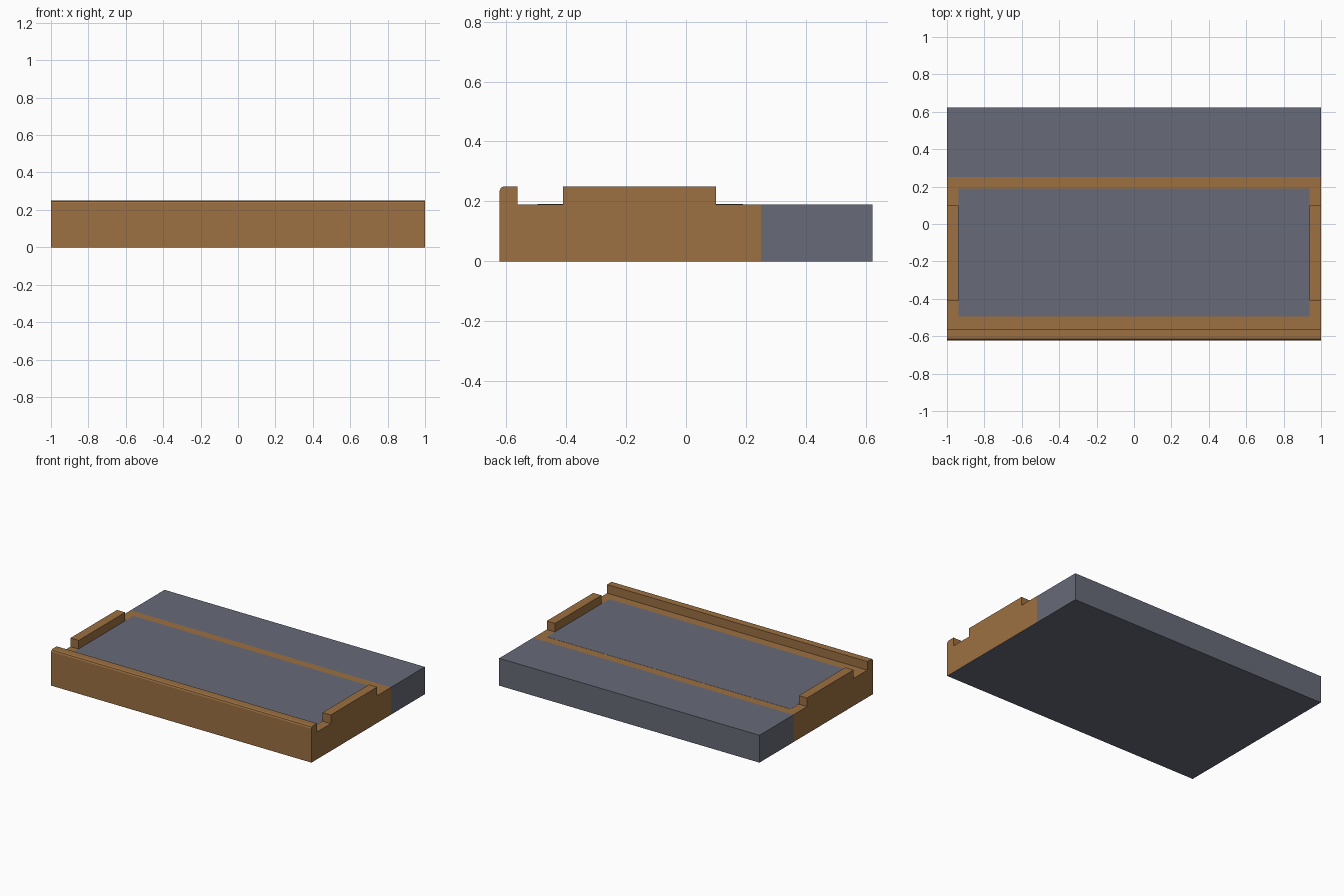
import bpy, bmesh

if "Cube" in bpy.data.objects:
    bpy.data.objects.remove(bpy.data.objects["Cube"])


def material(name, rgb):
    m = bpy.data.materials.new(name)
    m.diffuse_color = (*rgb, 1)
    m.use_nodes = True
    m.node_tree.nodes["Principled BSDF"].inputs["Base Color"].default_value = m.diffuse_color
    return m


wood = material("brown wood", (0.335, 0.163, 0.054))
slate = material("slate grey", (0.136, 0.147, 0.186))


def finish(name, bm, *mats):
    mesh = bpy.data.meshes.new(name)
    bm.to_mesh(mesh)
    bm.free()
    for m in mats:
        mesh.materials.append(m)
    ob = bpy.data.objects.new(name, mesh)
    bpy.context.collection.objects.link(ob)
    return ob


def box(name, lo, hi, *mats):
    bm = bmesh.new()
    bmesh.ops.create_cube(bm, size=1)
    for v in bm.verts:
        v.co = [lo[i] if v.co[i] < 0 else hi[i] for i in range(3)]
    return finish(name, bm, *mats)


Y, TOP, RIM = 0.622, 0.19, 0.25

# Rear slab, and the wooden front tray with a slate underside
box("rear_slab", (-1, 0.25, 0), (1, Y, TOP), slate)
tray = box("front_tray", (-1, -Y, 0), (1, 0.25, TOP), wood, slate)
for p in tray.data.polygons:
    if p.normal.z < -0.5:
        p.material_index = 1

# Thin slate panel set in the top of the tray
box("panel", (-0.937, -0.495, TOP - 0.005), (0.937, 0.19, TOP + 0.001), slate)

# Side rails
for side, x0, x1 in (("left", -1, -0.937), ("right", 0.937, 1)):
    box(side + "_rail", (x0, -0.41, TOP), (x1, 0.1, RIM), wood)

# Front lip with a small rounded front edge
lip = box("front_lip", (-1, -Y, TOP), (1, -0.562, RIM), wood)
bm = bmesh.new()
bm.from_mesh(lip.data)
edges = [e for e in bm.edges
         if all(v.co.y < -0.6 and v.co.z > 0.24 for v in e.verts)]
bmesh.ops.bevel(bm, geom=edges, offset=0.014, segments=2, profile=0.5, affect='EDGES')
bm.to_mesh(lip.data)
bm.free()
